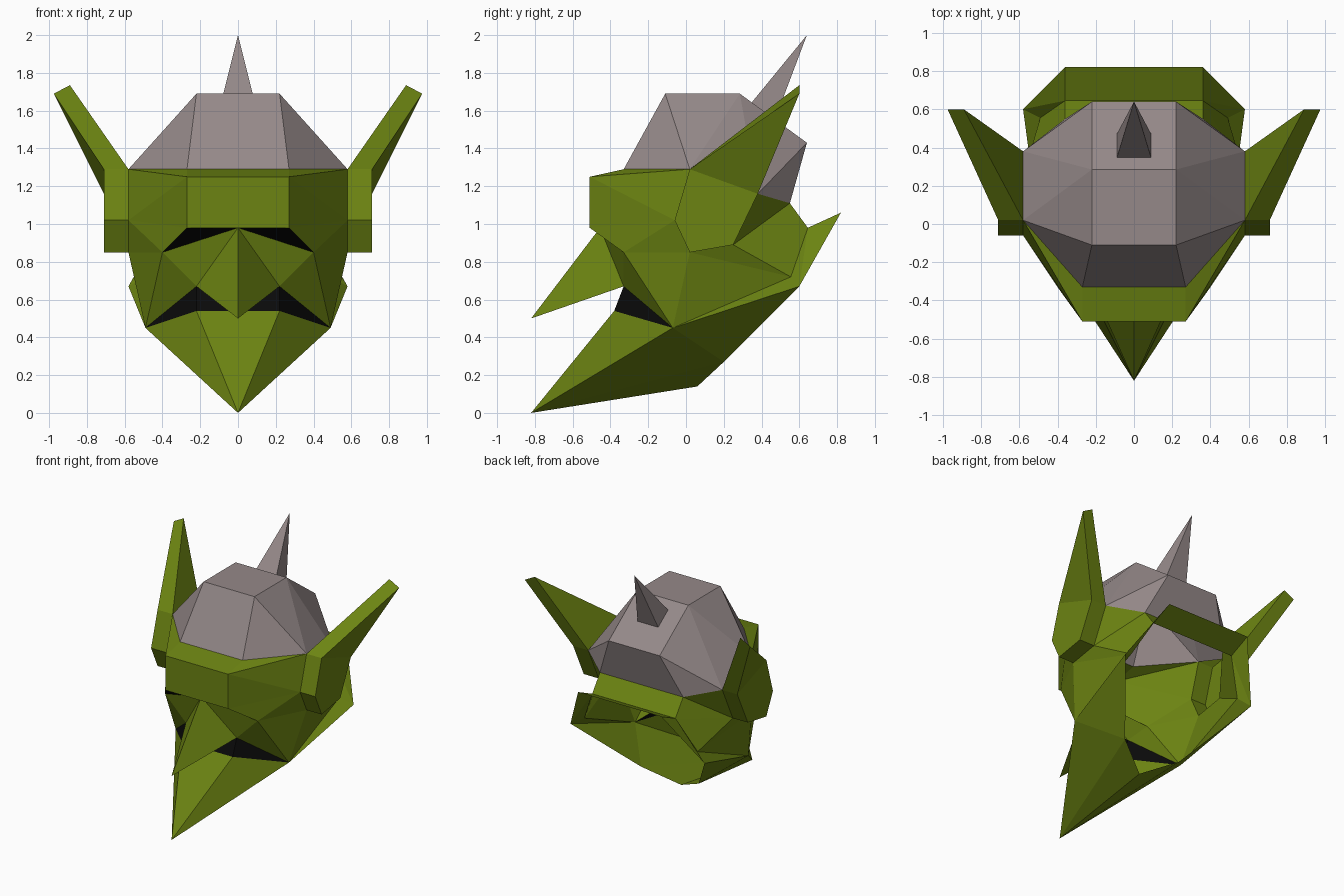
import bpy, bmesh
from mathutils import Vector

if "Cube" in bpy.data.objects:
    bpy.data.objects.remove(bpy.data.objects["Cube"])


def material(name, color):
    m = bpy.data.materials.new(name)
    m.diffuse_color = (*color, 1)
    m.use_nodes = True
    m.node_tree.nodes["Principled BSDF"].inputs["Base Color"].default_value = m.diffuse_color
    return m


GREEN = material("green", (0.15, 0.23, 0.006))
GREY = material("warm_grey", (0.30, 0.25, 0.25))
BLACK = material("black", (0.003, 0.003, 0.003))

# Shared corner points of the right half (the left half is mirrored)
P = {
    # cap
    "top_f": (0.22, -0.11, 1.69), "top_b": (0.22, 0.285, 1.69),
    "rim_f": (0.27, -0.33, 1.29), "crown_b": (0.22, 0.64, 1.43),
    "rim_b": (0.36, 0.55, 1.11),
    # ear root ring
    "ear1": (0.58, 0.02, 1.29), "ear2": (0.58, -0.06, 1.02),
    "ear3": (0.58, 0.02, 0.85), "ear4": (0.58, 0.25, 0.89),
    "ear5": (0.58, 0.38, 1.16),
    # ear tip
    "tip_in": (0.89, 0.60, 1.735), "tip_out": (0.975, 0.60, 1.69),
    # face
    "brow_t": (0.27, -0.51, 1.25), "brow_b": (0.27, -0.51, 0.98),
    "eye": (0.40, -0.33, 0.85), "bridge": (0, -0.455, 0.98),
    "nose": (0, -0.82, 0.50), "wing": (0.22, -0.33, 0.67),
    "cheek": (0.49, -0.07, 0.45), "lip": (0.22, -0.38, 0.54),
    "chin": (0, -0.82, 0.0), "throat": (0, 0.06, 0.14),
    "jaw": (0.25, 0.20, 0.27),
    # collar
    "nape": (0.49, 0.555, 0.72), "col_low": (0.58, 0.60, 0.67),
    "col_in": (0.36, 0.645, 0.98), "col_out": (0.36, 0.82, 1.06),
    # horn
    "horn_f": (0.09, 0.345, 1.64), "horn_b": (0.09, 0.47, 1.55),
    "horn_tip": (0, 0.64, 2.0),
}
# Outer ear ring, pushed out sideways from the root ring
RING = ["ear1", "ear2", "ear3", "ear4", "ear5"]
for n in RING:
    P["out_" + n] = (0.71,) + P[n][1:]


def mirrored(points):
    return [Vector((-p.x, p.y, p.z)) for p in points]


def build(name, mat, faces, centre):
    """Weld a list of polygons, turned to face away from the centre."""
    bm = bmesh.new()
    for pts in faces:
        f = bm.faces.new([bm.verts.new(p) for p in pts])
        f.normal_update()
        if f.normal.dot(f.calc_center_median() - Vector(centre)) < 0:
            f.normal_flip()
    bmesh.ops.remove_doubles(bm, verts=bm.verts, dist=0.0005)
    me = bpy.data.meshes.new(name)
    bm.to_mesh(me)
    bm.free()
    me.materials.append(mat)
    ob = bpy.data.objects.new(name, me)
    bpy.context.collection.objects.link(ob)


def part(name, mat, sides="", spans="", centre=(0, 0.05, 0.85)):
    """sides: polygons copied to both halves.
    spans: edges bridged to their mirror image across the middle."""
    faces = []
    for poly in filter(None, (s.split() for s in sides.split(","))):
        pts = [Vector(P[n]) for n in poly]
        faces += [pts, mirrored(pts)]
    for edge in filter(None, (s.split() for s in spans.split(","))):
        pts = [Vector(P[n]) for n in edge]
        back = [m for p, m in zip(pts, mirrored(pts)) if p.x > 0]
        faces.append(pts + back[::-1])
    build(name, mat, faces, centre)


# Cap and its horn
part("cap", GREY,
     sides="rim_f ear1 top_f, top_f ear1 top_b, top_b ear1 ear5, "
           "top_b ear5 crown_b, crown_b ear5 rim_b",
     spans="rim_f top_f, top_f top_b, top_b crown_b, crown_b rim_b",
     centre=(0, 0.1, 1.2))
part("cap_horn", GREY, sides="horn_f horn_b horn_tip",
     spans="horn_f horn_tip, horn_b horn_tip, horn_f horn_b",
     centre=(0, 0.45, 1.68))

# Brow band
part("brow", GREEN,
     sides="rim_f brow_t ear1, brow_t ear2 ear1, brow_t brow_b ear2, "
           "brow_b eye ear2, eye ear3 ear2",
     spans="rim_f brow_t, brow_t brow_b")

# Eye sockets and mouth
part("eyes", BLACK, sides="brow_b bridge eye", spans="brow_b bridge",
     centre=(0, -0.1, 1.1))
part("mouth", BLACK, sides="wing cheek lip", spans="wing lip")

# Nose, cheeks and jaw
part("nose", GREEN, sides="bridge wing nose", spans="wing nose",
     centre=(0, -0.45, 0.75))
part("cheeks", GREEN,
     sides="bridge eye wing, eye cheek wing, eye ear3 cheek, "
           "cheek ear3 nape, ear3 ear4 nape")
part("jaw", GREEN,
     sides="lip cheek chin, cheek jaw chin, jaw throat chin, "
           "cheek nape col_low, cheek col_low jaw",
     spans="lip chin", centre=(0, -0.15, 0.45))

# Back of the head and the flared collar, open underneath
part("nape", GREEN,
     sides="ear4 ear5 rim_b, ear4 rim_b col_in, ear4 col_in nape",
     spans="rim_b col_in")
part("collar", GREEN,
     sides="nape col_in col_low, col_in col_out col_low",
     spans="col_in col_out", centre=(0, 0.3, 0.6))

# Ears: ring walls, outer plate and swept tip
ear = [[a, b, "out_" + b, "out_" + a] for a, b in zip(RING, RING[1:])]
ear += [["out_" + n for n in RING],
        ["ear1", "out_ear1", "tip_out", "tip_in"],
        ["ear5", "out_ear5", "tip_out", "tip_in"],
        ["ear1", "ear5", "tip_in"],
        ["out_ear1", "out_ear5", "tip_out"]]
ear = [[Vector(P[n]) for n in poly] for poly in ear]
build("ear_right", GREEN, ear, (0.66, 0.2, 1.15))
build("ear_left", GREEN, [mirrored(f) for f in ear], (-0.66, 0.2, 1.15))
